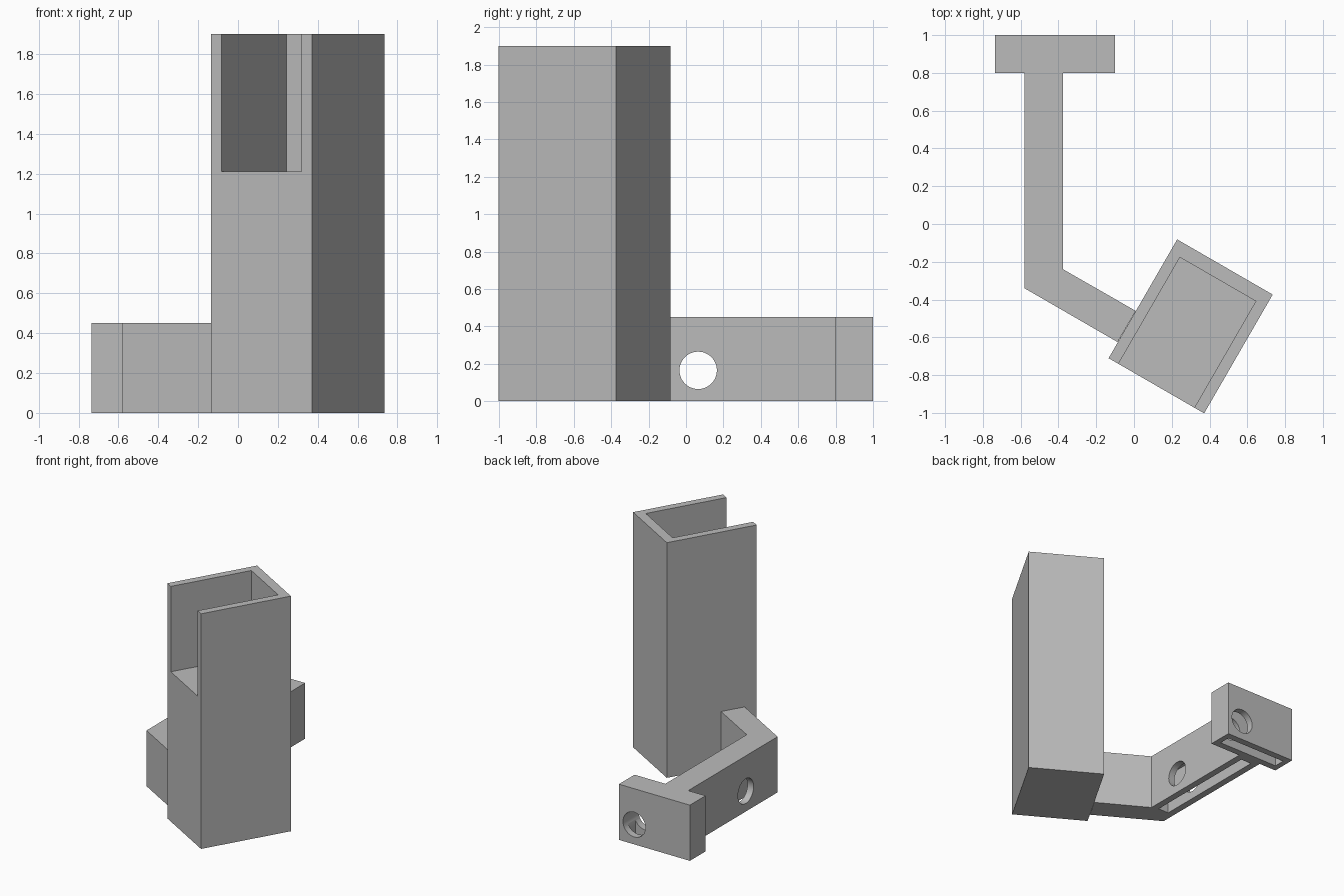
import bpy
import bmesh
from math import radians
from mathutils import Matrix, Vector

cube = bpy.data.objects.get("Cube")
if cube:
    bpy.data.objects.remove(cube, do_unlink=True)

grey = bpy.data.materials.new("plain_grey")
grey.use_nodes = True
grey.diffuse_color = (0.5, 0.5, 0.5, 1)
grey.node_tree.nodes["Principled BSDF"].inputs["Base Color"].default_value = (0.5, 0.5, 0.5, 1)


def prism(name, outline, z0, z1):
    """Extrude a flat outline from z0 to z1."""
    bm = bmesh.new()
    face = bm.faces.new([bm.verts.new((x, y, z0)) for x, y in outline])
    top = bmesh.ops.extrude_face_region(bm, geom=[face])["geom"]
    verts = [v for v in top if isinstance(v, bmesh.types.BMVert)]
    bmesh.ops.translate(bm, verts=verts, vec=(0, 0, z1 - z0))
    return finish(name, bm)


def finish(name, bm):
    bmesh.ops.recalc_face_normals(bm, faces=bm.faces)
    mesh = bpy.data.meshes.new(name)
    bm.to_mesh(mesh)
    bm.free()
    mesh.materials.append(grey)
    obj = bpy.data.objects.new(name, mesh)
    bpy.context.collection.objects.link(obj)
    return obj


def rect(x0, x1, y0, y1):
    return [(x0, y0), (x1, y0), (x1, y1), (x0, y1)]


def rod(name, centre, axis, radius=0.1, length=0.6):
    """Round cutter along the given axis."""
    bm = bmesh.new()
    turn = Vector((0, 0, 1)).rotation_difference(Vector(axis)).to_matrix().to_4x4()
    bmesh.ops.create_cone(bm, cap_ends=True, segments=48, radius1=radius, radius2=radius,
                          depth=length, matrix=Matrix.Translation(centre) @ turn)
    return finish(name, bm)


def cut(obj, *cutters):
    """Subtract the cutters and remove them."""
    bpy.ops.object.select_all(action="DESELECT")
    bpy.context.view_layer.objects.active = obj
    obj.select_set(True)
    for cutter in cutters:
        cutter.hide_render = True
        mod = obj.modifiers.new("cut", "BOOLEAN")
        mod.operation = "DIFFERENCE"
        mod.solver = "EXACT"
        mod.object = cutter
        bpy.ops.object.modifier_apply(modifier=mod.name)
        bpy.data.objects.remove(cutter, do_unlink=True)
    bpy.ops.object.shade_smooth_by_angle(angle=radians(30))


# Turned tower with a pocket open at the top and front
HALF_W, HALF_L, WALL = 0.292, 0.363, 0.06
tower = prism("tower", rect(-HALF_W, HALF_W, -HALF_L, HALF_L), 0, 1.9)
pocket = prism("pocket_cutter", rect(WALL - HALF_W, HALF_W - WALL, -HALF_L - 0.2, HALF_L - WALL - 0.015),
               1.21, 2.1)
cut(tower, pocket)
tower.data.transform(Matrix.Translation((0.3, -0.542, 0)) @ Matrix.Rotation(radians(-30), 4, "Z"))

# Bent arm, hollowed from below, with a cross hole
HEIGHT = 0.45
arm = prism("bent_arm", [(-0.58, 0.8), (-0.58, -0.34), (-0.087, -0.625),
                         (0.009, -0.46), (-0.375, -0.24), (-0.375, 0.8)], 0, HEIGHT)
cut(arm, prism("arm_slot_cutter", rect(-0.525, -0.43, -0.22, 0.76), -0.1, 0.33),
    rod("arm_hole_cutter", (-0.48, 0.065, 0.165), (1, 0, 0)))

# End plate, hollowed from below, with a screw hole
plate = prism("end_plate", rect(-0.735, -0.1, 0.8, 1.0), 0, HEIGHT)
cut(plate, prism("plate_slot_cutter", rect(-0.69, -0.145, 0.855, 0.945), -0.1, 0.33),
    rod("plate_hole_cutter", (-0.237, 0.9, 0.16), (0, 1, 0)))
